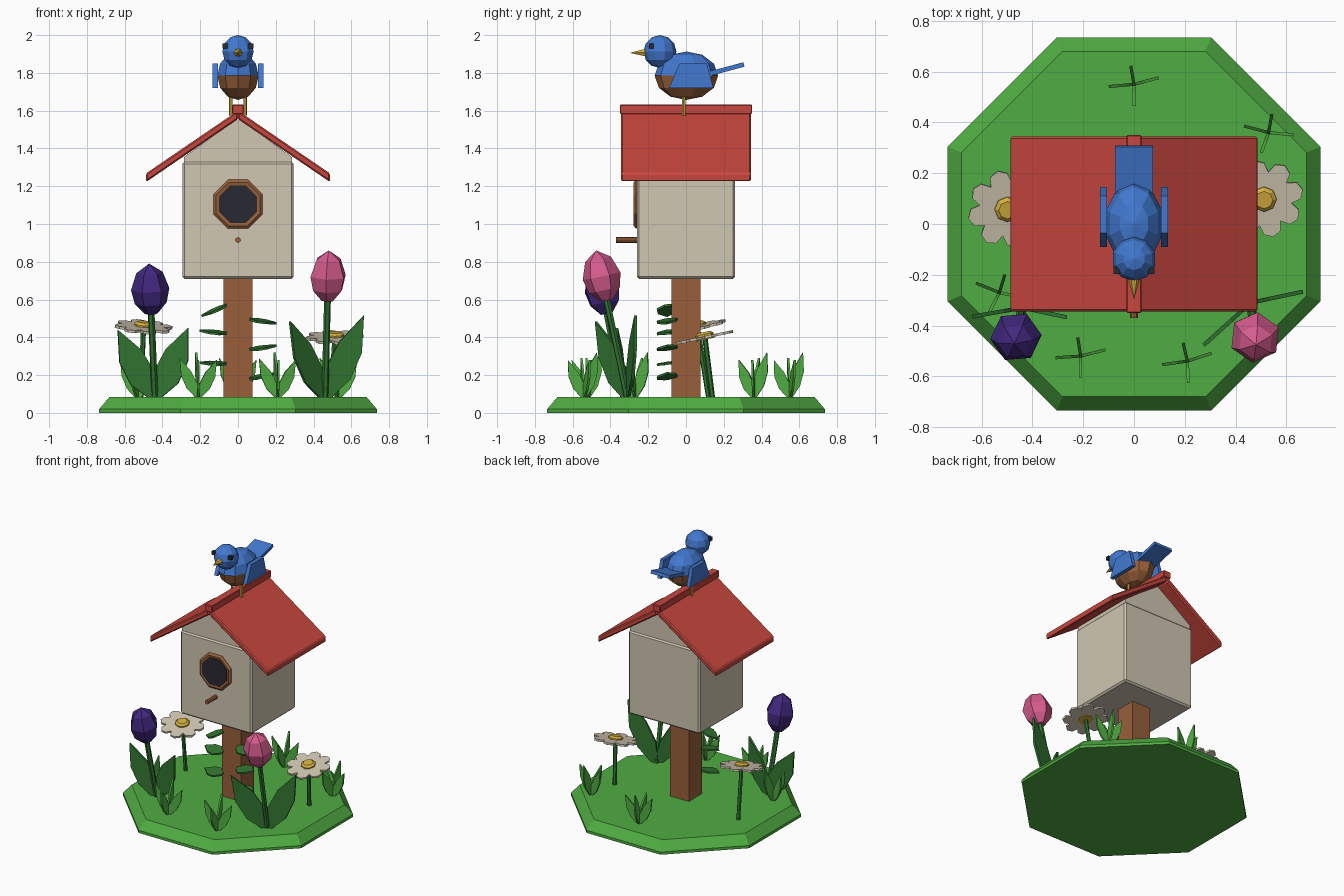
import bpy, bmesh, math
from mathutils import Vector, Matrix

if "Cube" in bpy.data.objects:
    bpy.data.objects.remove(bpy.data.objects["Cube"])


def srgb(r, g, b):
    return tuple((c / 255 / 12.92) if c < 10 else ((c / 255 + 0.055) / 1.055) ** 2.4 for c in (r, g, b)) + (1,)


def material(name, *rgb):
    m = bpy.data.materials.new(name)
    m.diffuse_color = srgb(*rgb)
    m.use_nodes = True
    m.node_tree.nodes["Principled BSDF"].inputs["Base Color"].default_value = m.diffuse_color
    return m


GRASS = material("grass green", 80, 172, 66)
LEAF = material("leaf green", 50, 118, 50)
RED = material("roof red", 200, 70, 62)
CREAM = material("cream", 208, 199, 178)
BROWN = material("wood brown", 152, 96, 58)
DARK = material("dark", 40, 40, 50)
BLUE = material("bird blue", 66, 121, 208)
YELLOW = material("yellow", 212, 175, 62)
PURPLE = material("purple", 66, 40, 128)
PINK = material("pink", 214, 92, 142)


def finish(name, bm, mat, bevel=0):
    bmesh.ops.recalc_face_normals(bm, faces=bm.faces)
    me = bpy.data.meshes.new(name)
    bm.to_mesh(me)
    bm.free()
    ob = bpy.data.objects.new(name, me)
    bpy.context.collection.objects.link(ob)
    me.materials.append(mat)
    if bevel:
        mod = ob.modifiers.new("bevel", 'BEVEL')
        mod.width, mod.segments = bevel, 1
    return ob


def box(name, c, size, mat, bevel=0, rot=None):
    bm = bmesh.new()
    m = Matrix.Translation(c) @ (rot or Matrix()) @ Matrix.Diagonal((*size, 1))
    bmesh.ops.create_cube(bm, size=1, matrix=m)
    return finish(name, bm, mat, bevel)


def prism(name, pts, m, depth, mat, bevel=0):
    """Extrude a 2D outline by depth, centred on its plane, and place it with m."""
    bm = bmesh.new()
    a, b = [[bm.verts.new(m @ Vector((u, v, w))) for u, v in pts] for w in (-depth / 2, depth / 2)]
    n = len(pts)
    bm.faces.new(a)
    bm.faces.new(b[::-1])
    for i in range(n):
        bm.faces.new((a[i], a[(i + 1) % n], b[(i + 1) % n], b[i]))
    return finish(name, bm, mat, bevel)


def lathe(name, prof, m, sides, mat, turn=0):
    """Closed solid of revolution from (radius, height) points."""
    bm = bmesh.new()
    rings = [[bm.verts.new(m @ Vector((r * math.cos(t), r * math.sin(t), z)))
              for t in (turn + math.tau * i / sides for i in range(sides))] for r, z in prof]
    for a, b in zip(rings, rings[1:]):
        for i in range(sides):
            j = (i + 1) % sides
            bm.faces.new((a[i], a[j], b[j], b[i]))
    bm.faces.new(rings[0])
    bm.faces.new(rings[-1])
    bmesh.ops.remove_doubles(bm, verts=bm.verts, dist=0.0005)
    return finish(name, bm, mat)


def rod(name, a, b, r, mat, sides=6, r2=None):
    a, b = Vector(a), Vector(b)
    m = Matrix.Translation(a) @ (b - a).to_track_quat('Z', 'Y').to_matrix().to_4x4()
    return lathe(name, [(r, 0), (r if r2 is None else r2, (b - a).length)], m, sides, mat)


def upright(x, y, z, deg):
    """Plane whose u axis points outward at deg and whose v axis is up."""
    return (Matrix.Translation((x, y, z)) @ Matrix.Rotation(math.radians(deg), 4, 'Z')
            @ Matrix.Rotation(math.pi / 2, 4, 'X'))


def blade(name, loc, deg, reach, height, half, mat, thick=0.012):
    """Pointed upright leaf leaning outward."""
    axis = Vector((reach, height))
    side = Vector((height, -reach)).normalized() * half
    low, high = axis * 0.3, axis * 0.62
    pts = [Vector((-half * 0.2, 0)), side * 0.3, low + side, high + side * 0.95, axis,
           high - side * 0.75, low - side * 0.8]
    prism(name, pts, upright(*loc, deg), thick, mat)


# Ground
T = math.cos(math.pi / 8)
lathe("ground", [(0.735 / T, 0), (0.735 / T, 0.02), (0.68 / T, 0.085)], Matrix(), 8, GRASS, math.pi / 8)

# Post and house
box("post", (0, 0, 0.395), (0.155, 0.155, 0.65), BROWN)
box("house_walls", (0, 0, 1.02), (0.59, 0.52, 0.62), CREAM, 0.012)
FRONT = Matrix.Rotation(math.pi / 2, 4, 'X')
prism("gable", [(-0.285, 1.32), (0.285, 1.32), (0.285, 1.355), (0, 1.56), (-0.285, 1.355)], FRONT, 0.5, CREAM)

# Roof
for s, side in ((-1, "left"), (1, "right")):
    prism("roof_" + side, [(0, 1.6), (s * 0.487, 1.268), (s * 0.487, 1.222), (0, 1.555)], FRONT, 0.69, RED, 0.008)
box("ridge_cap", (0, 0, 1.607), (0.06, 0.7, 0.05), RED, 0.004)

# Entrance and perch
HOLE = Matrix.Translation((0, -0.255, 1.105)) @ FRONT
lathe("entrance_ring", [(0.135, 0), (0.14, 0.01), (0.125, 0.022), (0.1, 0.018)], HOLE, 8, BROWN, math.pi / 8)
lathe("entrance_hole", [(0.108, 0), (0.108, 0.024)], HOLE, 8, DARK, math.pi / 8)
rod("perch", (0, -0.24, 0.915), (0, -0.37, 0.915), 0.015, BROWN, 8)

# Leaves on the post
for s, z0, z1 in ((-1, 0.57, 0.51), (-1, 0.42, 0.435), (-1, 0.26, 0.265),
                  (1, 0.495, 0.475), (1, 0.335, 0.355), (1, 0.18, 0.21)):
    tilt = Matrix.Rotation(math.atan2(z1 - z0, 0.14), 4, 'Y').inverted()
    m = Matrix.Translation((s * 0.06, -0.1, z0)) @ Matrix.Diagonal((s, 1, 1, 1)) @ tilt
    m = m @ Matrix.Rotation(math.radians(8), 4, 'X')
    prism("post_leaf", [(0, -0.015), (0.04, -0.055), (0.09, -0.05), (0.145, 0),
                        (0.09, 0.05), (0.04, 0.055), (0, 0.015)], m, 0.012, LEAF)

# Bird body: brown below the middle
bm = bmesh.new()
bmesh.ops.create_uvsphere(bm, u_segments=10, v_segments=6, radius=1,
                          matrix=Matrix.Translation((0, 0.002, 1.785)) @ Matrix.Diagonal((0.115, 0.168, 0.128, 1)))
body = finish("bird_body", bm, BLUE)
body.data.materials.append(BROWN)
for p in body.data.polygons:
    p.material_index = int(p.center.z < 1.785)

# Bird head, beak, tail
bm = bmesh.new()
bmesh.ops.create_uvsphere(bm, u_segments=10, v_segments=6, radius=0.087,
                          matrix=Matrix.Translation((0, -0.138, 1.913)))
finish("bird_head", bm, BLUE)
rod("beak", (0, -0.205, 1.908), (0, -0.297, 1.906), 0.026, YELLOW, 6, 0.0)
box("tail", (0, 0.215, 1.82), (0.15, 0.19, 0.024), BLUE, 0, Matrix.Rotation(math.radians(15), 4, 'X'))

# Wings, eyes and legs
for s in (-1, 1):
    prism("wing", [(-0.09, 1.72), (0.145, 1.72), (0.11, 1.85), (-0.035, 1.85)],
          upright(s * 0.12, 0, 0, 90), 0.028, BLUE)
    box("eye", (s * 0.068, -0.184, 1.942), (0.026, 0.026, 0.026), DARK)
    rod("leg", (s * 0.038, -0.012, 1.575), (s * 0.038, -0.012, 1.7), 0.01, YELLOW)

# Tulips: base, flower centre, petal colour, leaf (angle, reach, height)
for base, top, mat, leaves in (
        ((-0.44, -0.33, 0.08), (-0.465, -0.445, 0.655), PURPLE, ((190, 0.2, 0.36), (-12, 0.18, 0.37))),
        ((0.46, -0.31, 0.08), (0.477, -0.447, 0.725), PINK, ((222, 0.25, 0.405), (12, 0.21, 0.435)))):
    b, t = Vector(base), Vector(top)
    rod("tulip_stem", b, t, 0.018, LEAF)
    m = Matrix.Translation(t) @ (t - b).to_track_quat('Z', 'Y').to_matrix().to_4x4()
    lathe("tulip_flower", [(0.035, -0.132), (0.085, -0.075), (0.102, 0.0), (0.07, 0.09), (0, 0.138)], m, 6, mat, 0.3)
    for deg, reach, height in leaves:
        blade("tulip_leaf", base, deg, reach, height, 0.08, LEAF, 0.016)

# Daisies
for base, top, lean in (((-0.515, 0.12, 0.08), (-0.5, 0.06, 0.455), 4),
                        ((0.49, 0.14, 0.08), (0.512, 0.1, 0.4), 0)):
    rod("daisy_stem", base, top, 0.014, LEAF)
    m = (Matrix.Translation(top) @ Matrix.Rotation(math.radians(12), 4, 'X')
         @ Matrix.Rotation(math.radians(lean), 4, 'Y'))
    for i in range(8):
        prism("daisy_petal", [(0.02, -0.014), (0.1, -0.042), (0.14, -0.034), (0.157, 0),
                              (0.14, 0.034), (0.1, 0.042), (0.02, 0.014)],
              m @ Matrix.Rotation(math.tau * (i + 0.3) / 8, 4, 'Z'), 0.014, CREAM)
    lathe("daisy_centre", [(0.05, -0.012), (0.05, 0.016), (0.035, 0.028)], m, 8, YELLOW)

# Grass tufts
for x, y, first in ((0, 0.55, 15), (0.53, 0.36, -5), (-0.53, -0.27, -12), (-0.21, -0.52, 14), (0.21, -0.54, 18)):
    for k, (reach, height) in enumerate(((0.1, 0.2), (0.07, 0.24), (0.1, 0.21), (0.085, 0.2))):
        blade("grass_blade", (x, y, 0.08), first + 85 * k, reach, height, 0.034, GRASS)
